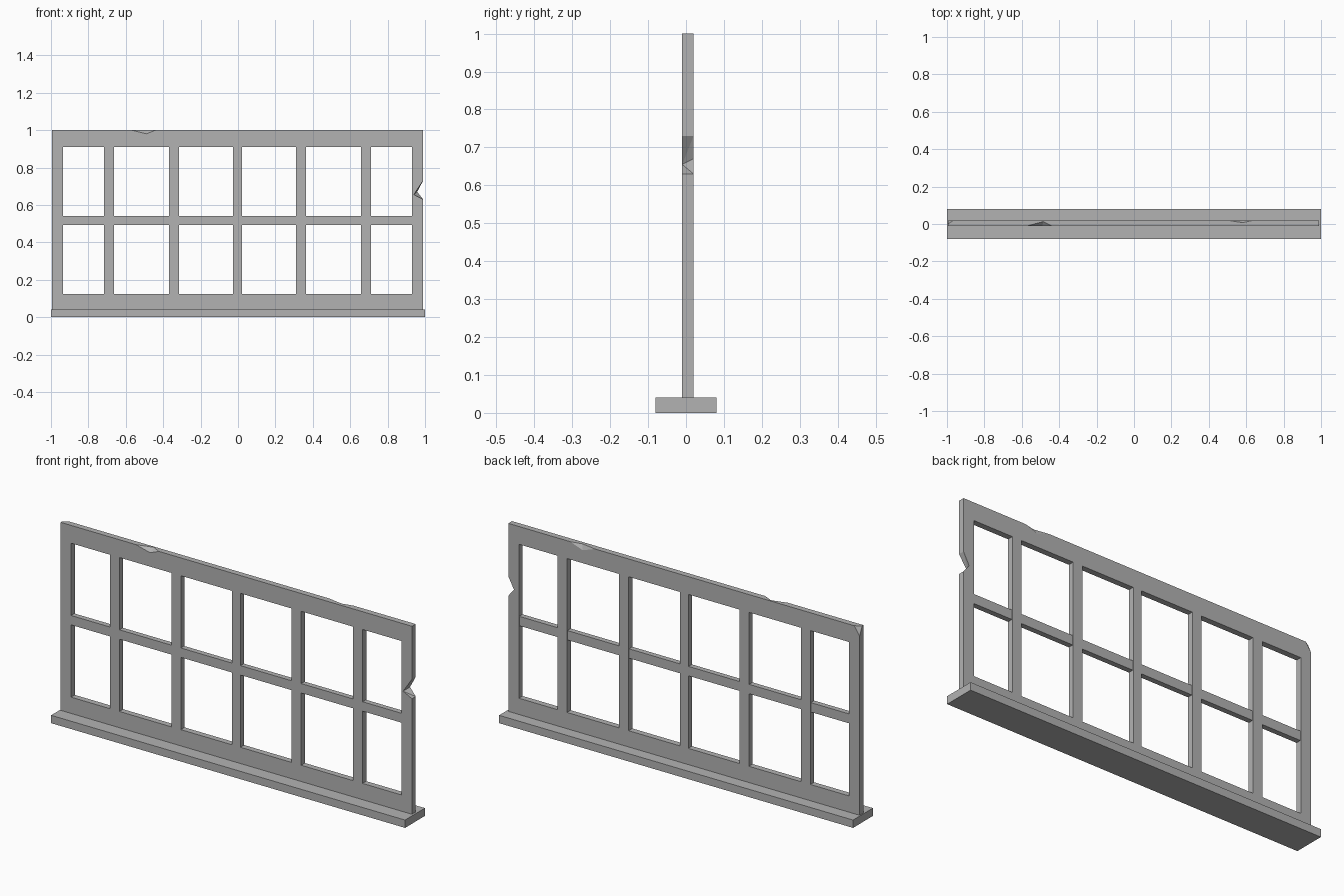
import bpy
import bmesh

cube = bpy.data.objects.get("Cube")
if cube:
    bpy.data.objects.remove(cube, do_unlink=True)

grey = bpy.data.materials.new("plain grey")
grey.use_nodes = True
COLOUR = (0.45, 0.45, 0.45, 1)
grey.diffuse_color = COLOUR
grey.node_tree.nodes["Principled BSDF"].inputs["Base Color"].default_value = COLOUR


def hull(name, points):
    """Convex solid around the given points."""
    bm = bmesh.new()
    for p in points:
        bm.verts.new(p)
    bmesh.ops.convex_hull(bm, input=bm.verts[:])
    bmesh.ops.dissolve_limit(bm, angle_limit=0.01, verts=bm.verts[:], edges=bm.edges[:])
    bmesh.ops.recalc_face_normals(bm, faces=bm.faces[:])
    mesh = bpy.data.meshes.new(name)
    bm.to_mesh(mesh)
    bm.free()
    mesh.materials.append(grey)
    ob = bpy.data.objects.new(name, mesh)
    bpy.context.collection.objects.link(ob)
    return ob


def box(name, xs, ys, zs):
    return hull(name, [(x, y, z) for x in xs for y in ys for z in zs])


def cut(target, cutter):
    cutter.hide_render = True
    mod = target.modifiers.new("cut", 'BOOLEAN')
    mod.operation = 'DIFFERENCE'
    mod.solver = 'EXACT'
    mod.object = cutter
    bpy.context.view_layer.objects.active = target
    bpy.ops.object.modifier_apply(modifier=mod.name)
    bpy.data.objects.remove(cutter, do_unlink=True)


FRONT, BACK = -0.01, 0.02
LEFT, RIGHT, TOP = -0.995, 0.99, 1.0
SILL_TOP = 0.04
OPEN_X, OPEN_Z = (-0.936, 0.93), (0.123, 0.909)
RAIL_Z = (0.492, 0.54)
MULLIONS = [(-0.717, -0.663), (-0.369, -0.316), (-0.027, 0.021),
            (0.31, 0.364), (0.658, 0.711)]

# Base sill
box("base_sill", (-1, 1), (-0.08, 0.08), (0, SILL_TOP))

# Outer frame with one large opening
frame = box("outer_frame", (LEFT, RIGHT), (FRONT, BACK), (SILL_TOP, TOP))
cut(frame, box("opening_cutter", OPEN_X, (-0.1, 0.1), OPEN_Z))

# Chips broken out of the top edge, front and back
cut(frame, hull("front_chip_cutter", [
    (-0.57, FRONT, TOP), (-0.44, FRONT, TOP), (-0.49, FRONT, 0.98), (-0.485, 0.013, TOP),
    (-0.57, -0.03, 1.01), (-0.44, -0.03, 1.01), (-0.49, -0.03, 0.98), (-0.485, 0.013, 1.01)]))
cut(frame, hull("back_chip_cutter", [
    (0.5, BACK, TOP), (0.64, BACK, TOP), (0.57, BACK, 0.975), (0.58, 0.007, TOP),
    (0.5, 0.04, 1.01), (0.64, 0.04, 1.01), (0.57, 0.04, 0.975), (0.58, 0.007, 1.01)]))

# Chipped rear corner
cut(frame, hull("corner_chip_cutter", [
    (-0.965, BACK, TOP), (LEFT, BACK, 0.955), (LEFT, 0.0, TOP),
    (-0.965, 0.05, 1.03), (-1.03, 0.05, 0.955), (-1.03, 0.0, 1.03), (-1.03, 0.05, 1.03)]))

# Notch in the side post, deeper at the front
cut(frame, hull("side_notch_cutter", [
    (RIGHT, FRONT, 0.73), (0.94, FRONT, 0.655), (RIGHT, FRONT, 0.63),
    (RIGHT, BACK, 0.73), (0.97, 0.0, 0.68), (0.97, BACK, 0.68), (RIGHT, BACK, 0.63),
    (0.94, -0.03, 0.655), (1.03, -0.03, 0.73), (1.03, -0.03, 0.63),
    (1.03, 0.04, 0.73), (1.03, 0.04, 0.63), (0.97, 0.04, 0.68)]))

# Upright glazing bars
for i, xs in enumerate(MULLIONS, 1):
    box(f"upright_bar_{i}", xs, (FRONT, BACK), OPEN_Z)

# Middle rail pieces between the uprights
edges = [OPEN_X[0]] + [x for pair in MULLIONS for x in pair] + [OPEN_X[1]]
for i in range(0, len(edges), 2):
    box(f"middle_rail_{i // 2 + 1}", edges[i:i + 2], (FRONT, BACK - 0.003), RAIL_Z)
